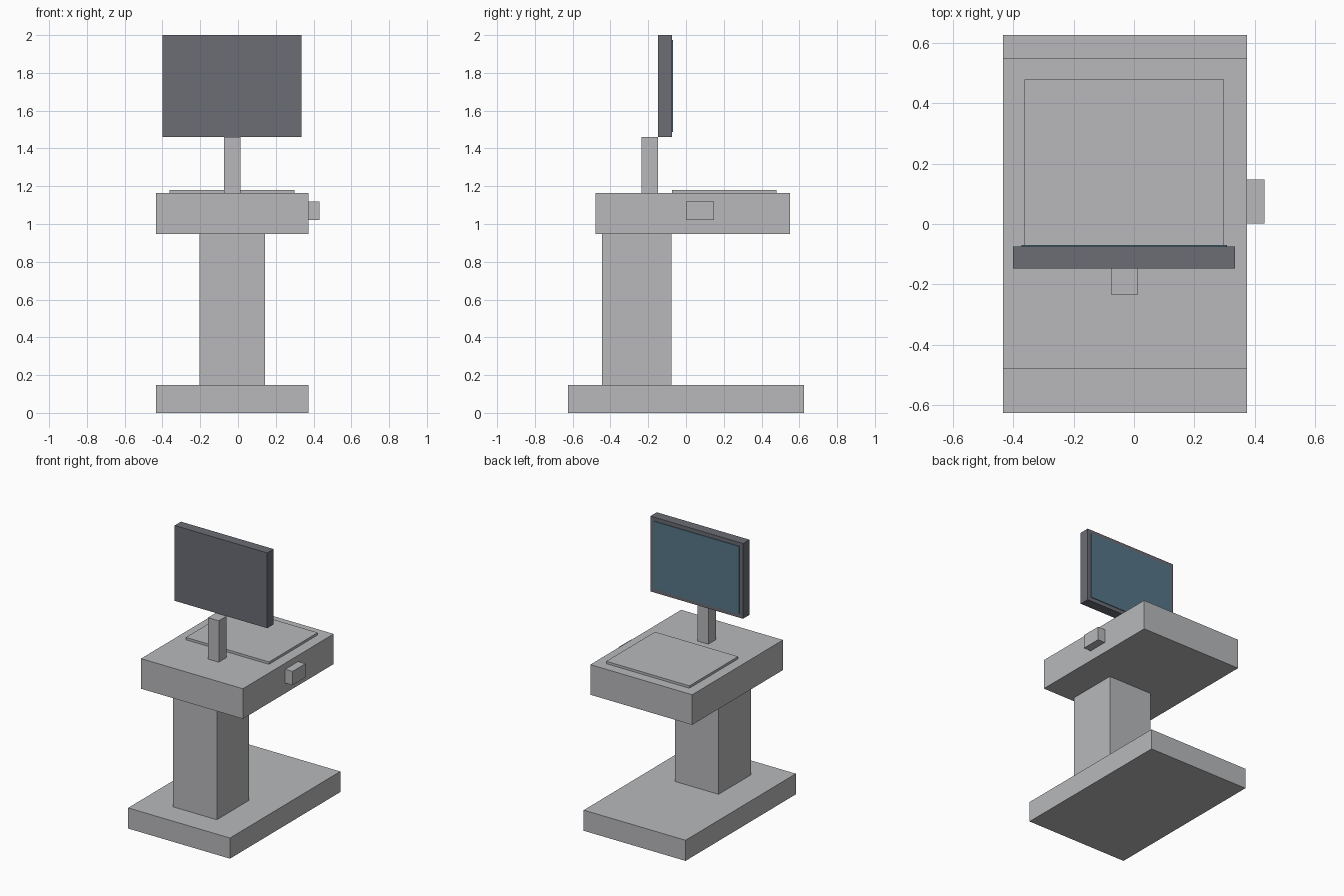
import bpy
import bmesh

if "Cube" in bpy.data.objects:
    bpy.data.objects.remove(bpy.data.objects["Cube"], do_unlink=True)


def make_material(name, rgb):
    mat = bpy.data.materials.new(name)
    mat.use_nodes = True
    colour = (*rgb, 1.0)
    mat.diffuse_color = colour
    mat.node_tree.nodes["Principled BSDF"].inputs["Base Color"].default_value = colour
    return mat


def make_box(name, x, y, z, mat):
    """Box spanning the given (low, high) range on each axis."""
    bm = bmesh.new()
    bmesh.ops.create_cube(bm, size=1.0)
    for v in bm.verts:
        for axis, (low, high) in enumerate((x, y, z)):
            v.co[axis] = high if v.co[axis] > 0 else low
    mesh = bpy.data.meshes.new(name)
    bm.to_mesh(mesh)
    bm.free()
    mesh.materials.append(mat)
    obj = bpy.data.objects.new(name, mesh)
    bpy.context.collection.objects.link(obj)
    return obj


grey = make_material("light grey", (0.48, 0.485, 0.50))
dark = make_material("dark grey", (0.147, 0.153, 0.178))
blue = make_material("screen blue", (0.093, 0.185, 0.25))

# Shared levels and extents
body_x = (-0.434, 0.374)
base_top, deck_bottom, deck_top, pole_top = 0.148, 0.947, 1.163, 1.46
monitor_x, monitor_y, monitor_z = (-0.4, 0.335), (-0.147, -0.075), (pole_top, 2.0)

# Cart body
make_box("base", body_x, (-0.625, 0.625), (0, base_top), grey)
make_box("column", (-0.205, 0.143), (-0.444, -0.077), (base_top, deck_bottom), grey)
make_box("deck", body_x, (-0.479, 0.55), (deck_bottom, deck_top), grey)

# Deck fittings
make_box("keyboard_panel", (-0.362, 0.298), (-0.074, 0.478), (deck_top, 1.18), grey)
make_box("side_connector", (body_x[1], 0.432), (0.001, 0.147), (1.021, 1.119), grey)

# Monitor on its pole, with the display plate on the rear face
make_box("monitor_pole", (-0.074, 0.012), (-0.235, monitor_y[0]), (deck_top, pole_top), grey)
make_box("monitor", monitor_x, monitor_y, monitor_z, dark)
border = 0.027
make_box("screen",
         (monitor_x[0] + border, monitor_x[1] - border),
         (monitor_y[1], monitor_y[1] + 0.005),
         (monitor_z[0] + border, monitor_z[1] - border), blue)
